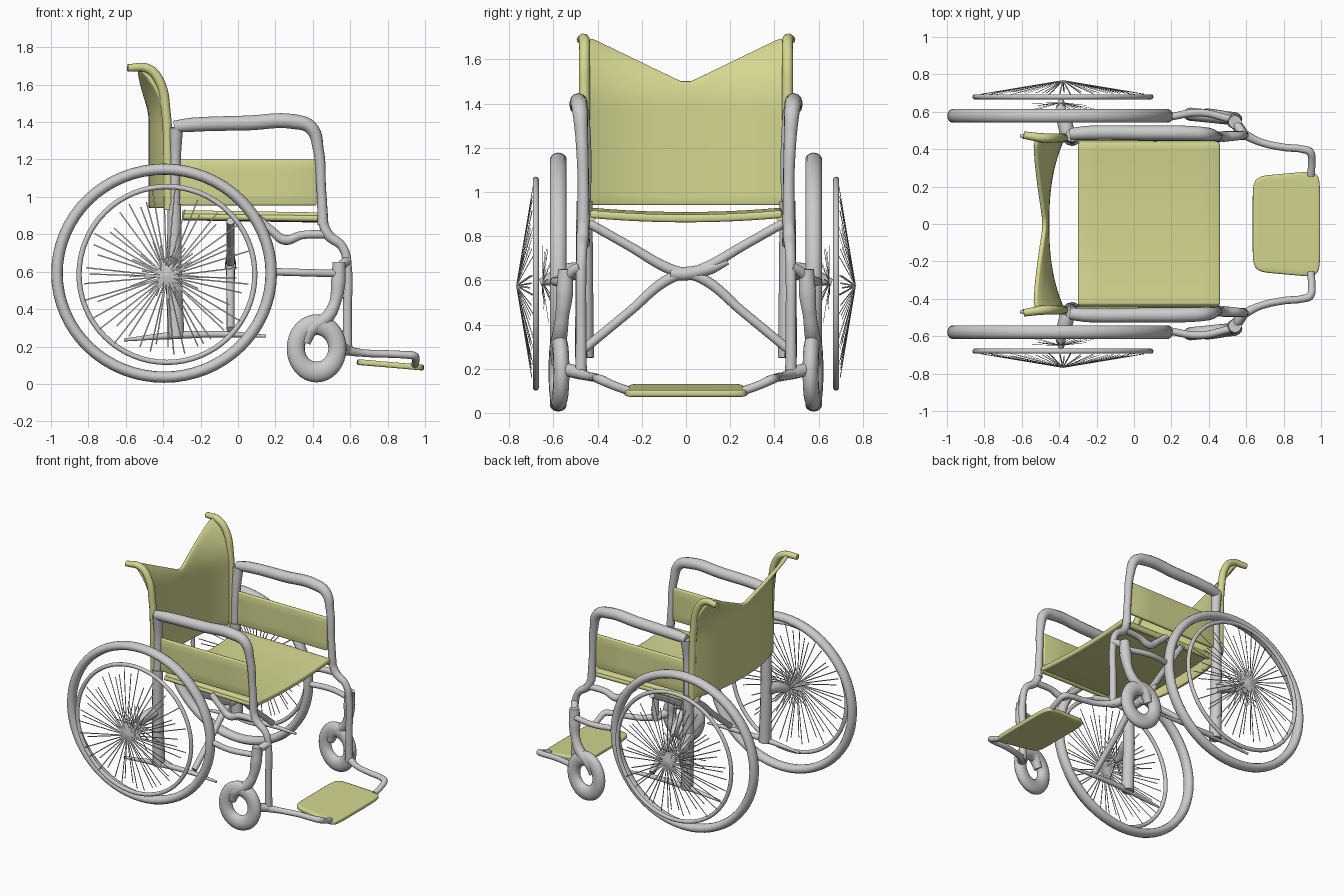
import bpy, bmesh, math, random
from mathutils import Vector

if "Cube" in bpy.data.objects:
    bpy.data.objects.remove(bpy.data.objects["Cube"])

random.seed(4)
yellow = bpy.data.materials.new("yellow_fabric")
yellow.diffuse_color = (0.66, 0.68, 0.28, 1)
yellow.use_nodes = True
yellow.node_tree.nodes["Principled BSDF"].inputs["Base Color"].default_value = yellow.diffuse_color


def finish(ob, mirror=False, mat=None):
    bpy.ops.object.select_all(action='DESELECT')
    ob.select_set(True)
    bpy.context.view_layer.objects.active = ob
    if ob.type == 'CURVE':
        bpy.ops.object.convert(target='MESH')
        ob = bpy.context.object
    bpy.ops.object.transform_apply(location=True, rotation=True, scale=True)
    bpy.ops.object.shade_smooth_by_angle(angle=math.radians(45))
    if mat:
        ob.data.materials.clear()
        ob.data.materials.append(mat)
    if mirror:
        m = ob.modifiers.new("mirror", 'MIRROR')
        m.use_axis = (False, True, False)
        m.use_mirror_merge = False
    return ob


def tube(name, pts, r, mirror=True, mat=None):
    """Round tube through (x, y, z, optional radius factor) points."""
    cu = bpy.data.curves.new(name, 'CURVE')
    cu.dimensions = '3D'
    cu.bevel_depth = r
    cu.bevel_resolution = 4
    cu.resolution_u = 8
    cu.use_fill_caps = True
    sp = cu.splines.new('BEZIER')
    sp.bezier_points.add(len(pts) - 1)
    for bp, p in zip(sp.bezier_points, pts):
        bp.co = p[:3]
        bp.radius = p[3] if len(p) > 3 else 1
        bp.handle_left_type = bp.handle_right_type = 'AUTO'
    ob = bpy.data.objects.new(name, cu)
    bpy.context.collection.objects.link(ob)
    return finish(ob, mirror, mat)


def ring(name, loc, major, minor, scale=(1, 1, 1), turn=0):
    """Wheel-like torus in the xz plane."""
    bpy.ops.mesh.primitive_torus_add(major_radius=major, minor_radius=minor, major_segments=64,
                                     minor_segments=14, location=loc,
                                     rotation=(math.pi / 2, 0, turn))
    ob = bpy.context.object
    ob.name = name
    ob.scale = scale
    return finish(ob, True)


def sheet(name, f, nu, nv, thick, mirror=False):
    """Thick fabric panel from a surface function f(u, v)."""
    bm = bmesh.new()
    g = [[bm.verts.new(f(i / nu, j / nv)) for j in range(nv + 1)] for i in range(nu + 1)]
    for i in range(nu):
        for j in range(nv):
            bm.faces.new((g[i][j], g[i + 1][j], g[i + 1][j + 1], g[i][j + 1]))
    me = bpy.data.meshes.new(name)
    bm.to_mesh(me)
    bm.free()
    ob = bpy.data.objects.new(name, me)
    bpy.context.collection.objects.link(ob)
    finish(ob, mirror, yellow)
    s = ob.modifiers.new("thickness", 'SOLIDIFY')
    s.thickness = thick
    s.offset = 0
    b = ob.modifiers.new("soft_edge", 'BEVEL')
    b.width = thick * 0.3
    b.segments = 2
    return ob


# Fabric panels
def back_surface(u, v):
    y = 0.465 * (2 * u - 1)
    a = abs(y) / 0.465
    z = 0.94 + (0.56 + 0.19 * min(1, max(0, a - 0.05) / 0.87)) * v
    return (-0.38 - 1.6 * max(0, z - 1.4) ** 2 - 0.085 * (1 - a ** 2.5), y, z)


def seat_surface(u, v):
    a = 2 * v - 1
    return (-0.30 + 0.76 * u, 0.435 * a, 0.912 - 0.02 * (1 - a * a) - 0.012 * u)


def foot_surface(u, v):
    a, b = 2 * v - 1, 2 * u - 1
    return (0.815 + 0.18 * b * (1 - 0.07 * a ** 8),
            (0.27 + 0.015 * b) * a * (1 - 0.09 * b ** 8), 0.117 - 0.03 * u)


sheet("backrest", back_surface, 40, 16, 0.025)
sheet("seat", seat_surface, 8, 20, 0.035)
sheet("footplate", foot_surface, 16, 16, 0.03)
sheet("side_panel", lambda u, v: (-0.34 + 0.76 * u, 0.455, 0.955 + 0.245 * v), 4, 4, 0.025, True)
tube("seat_edge", [(-0.30, 0.425, 0.895), (0.1, 0.425, 0.89), (0.455, 0.425, 0.885)], 0.018, mat=yellow)

# Push handles and back posts
tube("push_handle", [(-0.37, 0.46, 0.93), (-0.375, 0.46, 1.2), (-0.385, 0.46, 1.45),
                     (-0.42, 0.46, 1.62), (-0.48, 0.46, 1.685), (-0.59, 0.475, 1.69, 0.8)],
     0.025, mat=yellow)

# Rear uprights, armrests and front posts
tube("rear_upright", [(-0.33, 0.46, 0.25, 1.2), (-0.34, 0.46, 0.6, 1.1), (-0.34, 0.46, 0.96)], 0.036)
tube("armrest_rear_post", [(-0.34, 0.46, 0.95), (-0.335, 0.46, 1.22), (-0.33, 0.475, 1.37, 1.2)], 0.03)
tube("armrest", [(-0.34, 0.48, 1.375, 0.9), (-0.25, 0.487, 1.385, 1.05), (0.05, 0.487, 1.395, 1.1),
                 (0.30, 0.485, 1.402, 1.1), (0.39, 0.48, 1.37), (0.43, 0.472, 1.25, 0.8),
                 (0.445, 0.465, 1.05, 0.7), (0.455, 0.465, 0.85, 0.8)], 0.036)
tube("front_post", [(0.45, 0.465, 0.88), (0.48, 0.468, 0.80, 1.2), (0.56, 0.472, 0.73), (0.585, 0.475, 0.62),
                    (0.585, 0.475, 0.4), (0.585, 0.475, 0.16, 1.1)], 0.024)

# Lower rails and bracing to the casters
tube("lower_rail", [(-0.61, 0.47, 0.235, 0.5), (-0.33, 0.465, 0.26, 1.3), (-0.04, 0.465, 0.265),
                    (0.15, 0.47, 0.255, 0.5)], 0.016)
tube("upper_brace", [(0.10, 0.455, 0.89), (0.18, 0.46, 0.82), (0.25, 0.46, 0.77, 1.2),
                     (0.34, 0.462, 0.795), (0.48, 0.467, 0.80)], 0.022)
tube("middle_brace", [(0.18, 0.57, 0.60), (0.35, 0.595, 0.595), (0.52, 0.56, 0.59)], 0.02)

# Folding cross brace
for side in (1, -1):
    tube("cross_brace", [(-0.04, 0.46 * side, 0.87), (-0.04, 0.26 * side, 0.757),
                         (-0.04, 0.07 * side, 0.65, 1.15), (-0.04, -0.07 * side, 0.61, 1.15),
                         (-0.04, -0.26 * side, 0.455), (-0.04, -0.46 * side, 0.29)], 0.021, mirror=False)
tube("brace_joint", [(-0.04, -0.07, 0.63), (-0.04, 0, 0.63, 1.1), (-0.04, 0.11, 0.655),
                     (-0.04, 0.19, 0.685, 0.5)], 0.028, mirror=False)

# Footrest hangers
tube("footrest_arm", [(0.57, 0.49, 0.18, 1.3), (0.67, 0.44, 0.165), (0.80, 0.41, 0.16), (0.90, 0.40, 0.155),
                      (0.94, 0.385, 0.15, 1.1), (0.95, 0.33, 0.125), (0.945, 0.26, 0.10)], 0.02)

# Casters
ring("caster_wheel", (0.42, 0.575, 0.19), 0.115, 0.05, (0.97, 1.1, 0.72), -0.1)
tube("caster_fork", [(0.54, 0.545, 0.65), (0.535, 0.55, 0.54, 1.15), (0.52, 0.56, 0.44, 0.9),
                     (0.48, 0.57, 0.36), (0.39, 0.58, 0.29, 1.1), (0.36, 0.58, 0.22, 0.8)], 0.035)
tube("caster_mount", [(0.53, 0.555, 0.60), (0.56, 0.515, 0.64), (0.585, 0.475, 0.66)], 0.025)
tube("caster_lower_link", [(0.53, 0.56, 0.20), (0.585, 0.475, 0.18)], 0.03)

# Drive wheels, hand rims and axles
ring("drive_tyre", (-0.395, 0.578, 0.592), 0.556, 0.03, (1.03, 1, 1.25))
ring("hand_rim", (-0.38, 0.68, 0.585), 0.47, 0.014, (1, 1, 1))
tube("axle", [(-0.35, 0.46, 0.645), (-0.37, 0.54, 0.635), (-0.39, 0.60, 0.61, 0.8),
              (-0.39, 0.66, 0.59, 0.4)], 0.04)

# Wire spokes: long outer cone plus short inner fan
bm = bmesh.new()


def spoke(a, b, w=0.0035):
    d = (b - a).normalized()
    s = d.cross(Vector((0, 1, 0))).normalized() * w
    n = d.cross(s).normalized() * 0.001
    ends = [[bm.verts.new(p + o) for o in (s, n, -s, -n)] for p in (a, b)]
    for k in range(4):
        m = (k + 1) % 4
        bm.faces.new((ends[0][k], ends[0][m], ends[1][m], ends[1][k]))
    bm.faces.new(ends[0][::-1])
    bm.faces.new(ends[1])


apex = Vector((-0.38, 0.768, 0.575))
hub = Vector((-0.39, 0.65, 0.59))
for i in range(48):
    t = math.tau * (i + random.uniform(-0.35, 0.35)) / 48
    out = Vector((math.cos(t), 0, math.sin(t)))
    reach = random.uniform(0.36, 0.48)
    spoke(apex, apex + out * reach - Vector((0, 0.08 * reach / 0.48, 0)))
    if i % 2:
        spoke(hub, hub + out * random.uniform(0.1, 0.2) - Vector((0, random.uniform(0, 0.06), 0)))
bmesh.ops.recalc_face_normals(bm, faces=bm.faces)
me = bpy.data.meshes.new("wheel_spokes")
bm.to_mesh(me)
bm.free()
spokes = bpy.data.objects.new("wheel_spokes", me)
bpy.context.collection.objects.link(spokes)
finish(spokes, True)
